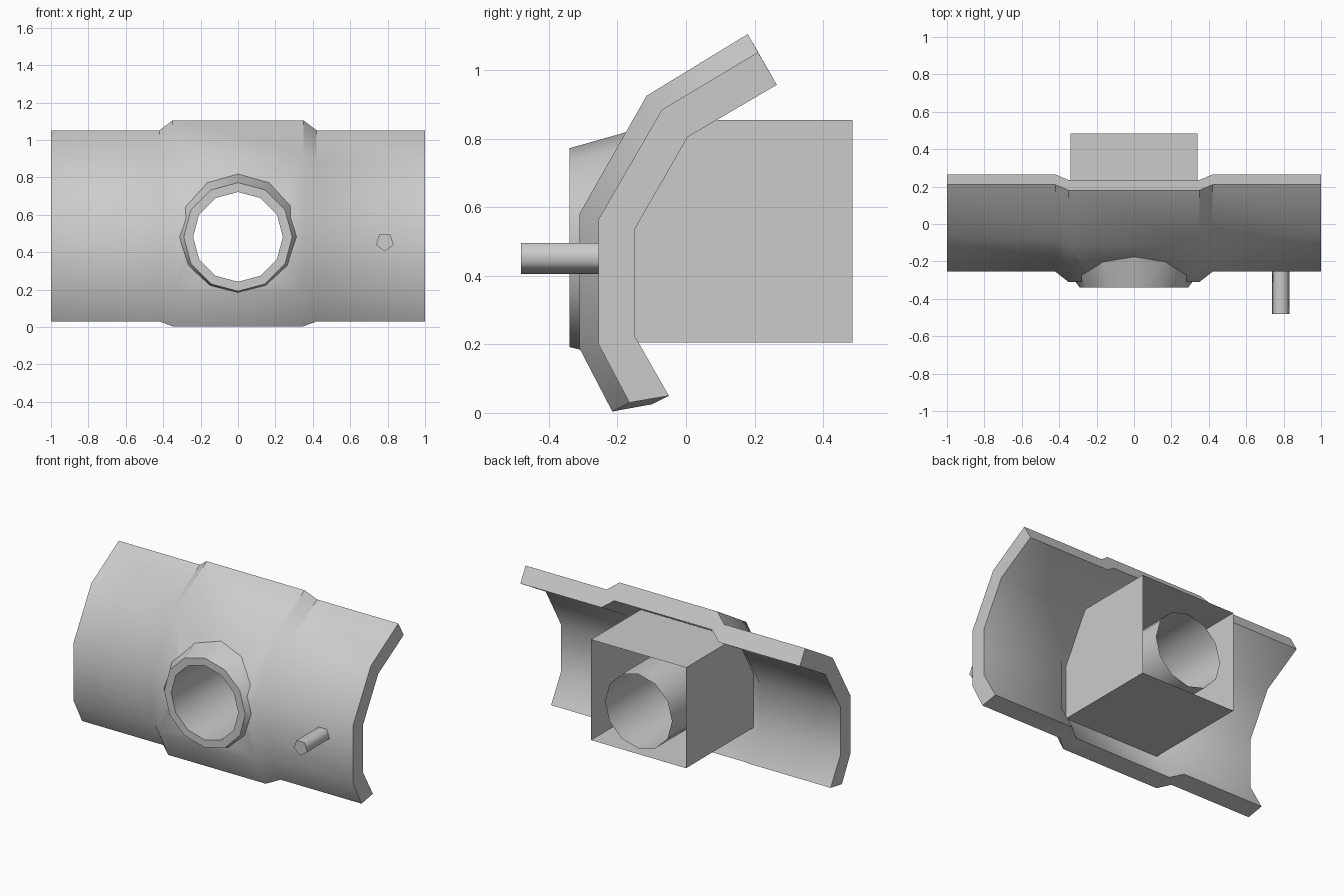
import bpy, bmesh, math

if "Cube" in bpy.data.objects:
    bpy.data.objects.remove(bpy.data.objects["Cube"])

OUTER = [(0.21, 1.052), (-0.07, 0.885), (-0.255, 0.565), (-0.255, 0.2), (-0.165, 0.03)]
INNER = [(0.265, 0.957), (0.005, 0.805), (-0.15, 0.535), (-0.15, 0.225), (-0.05, 0.05)]
OUTER_MID = [(0.18, 1.105), (-0.115, 0.925), (-0.31, 0.582), (-0.31, 0.187), (-0.215, 0.004)]
INNER_MID = [(0.235, 1.008), (-0.037, 0.845), (-0.205, 0.55), (-0.205, 0.21), (-0.1, 0.025)]
HOLE_Z = 0.482


def loft(name, rings, caps=False, angle=40):
    """Join equal-length closed rings of points into one skin."""
    bm = bmesh.new()
    loops = [[bm.verts.new(p) for p in r] for r in rings]
    n = len(rings[0])
    for a, b in zip(loops, loops[1:]):
        for i in range(n):
            j = (i + 1) % n
            bm.faces.new((a[i], a[j], b[j], b[i]))
    if caps:
        bm.faces.new(loops[0])
        bm.faces.new(loops[-1])
    bmesh.ops.recalc_face_normals(bm, faces=bm.faces)
    return finish(name, bm, angle)


def finish(name, bm, angle):
    me = bpy.data.meshes.new(name)
    bm.to_mesh(me)
    bm.free()
    ob = bpy.data.objects.new(name, me)
    bpy.context.collection.objects.link(ob)
    bpy.ops.object.select_all(action='DESELECT')
    ob.select_set(True)
    bpy.context.view_layer.objects.active = ob
    if angle:
        bpy.ops.object.shade_smooth_by_angle(angle=math.radians(angle))
    return ob


def circle(r, y, sides=12, cx=0, cz=HOLE_Z, start=math.pi / 2):
    return [(cx + r * math.cos(start + math.tau * i / sides), y,
             cz + r * math.sin(start + math.tau * i / sides)) for i in range(sides)]


def shell_y(z):
    """Front surface of the raised middle at height z."""
    for (y0, z0), (y1, z1) in zip(OUTER_MID, OUTER_MID[1:]):
        if z1 <= z <= z0:
            return y0 + (y1 - y0) * (z0 - z) / (z0 - z1)


# Bent wall panel with raised middle band
end = OUTER + INNER[::-1]
mid = OUTER_MID + INNER_MID[::-1]
sections = [(-1, end), (-0.42, end), (-0.35, mid), (0.35, mid), (0.42, end), (1, end)]
panel = loft("wall_panel", [[(x, y, z) for y, z in p] for x, p in sections], caps=True)

# Round opening through the panel
cutter = loft("opening_cutter", [circle(0.245, -0.6), circle(0.245, 0.4)], caps=True, angle=0)
cutter.hide_render = True
bpy.context.view_layer.objects.active = panel
mod = panel.modifiers.new("opening", 'BOOLEAN')
mod.object = cutter
mod.operation = 'DIFFERENCE'
mod.solver = 'EXACT'
bpy.ops.object.modifier_apply(modifier=mod.name)
bpy.data.objects.remove(cutter)

# Flared collar around the opening, continuing into the tube behind
base = []
for i in range(12):
    a = math.pi / 2 + math.tau * i / 12
    r = 0.32 + 0.02 * math.sin(a)
    z = HOLE_Z + r * math.sin(a)
    base.append((r * math.cos(a), shell_y(z) + 0.01, z))
loft("collar_and_tube", [base, circle(0.29, -0.34), circle(0.24, -0.34), circle(0.24, 0.485)])

# Open-backed box around the tube
side = [(0.485, 0.205), (-0.25, 0.205), (-0.25, 0.565), (-0.085, 0.855), (0.485, 0.855)]
bm = bmesh.new()
l, r = [[bm.verts.new((x, y, z)) for y, z in side] for x in (-0.34, 0.34)]
bm.faces.new(l)
bm.faces.new(r[::-1])
for i in (0, 3):
    bm.faces.new((l[i + 1], l[i], r[i], r[i + 1]))
bmesh.ops.recalc_face_normals(bm, faces=bm.faces)
finish("rear_box", bm, 0)

# Five-sided peg on the front
loft("peg", [circle(0.05, y, 5, 0.785, 0.455, -math.pi / 2) for y in (-0.482, -0.2)],
     caps=True, angle=75)
